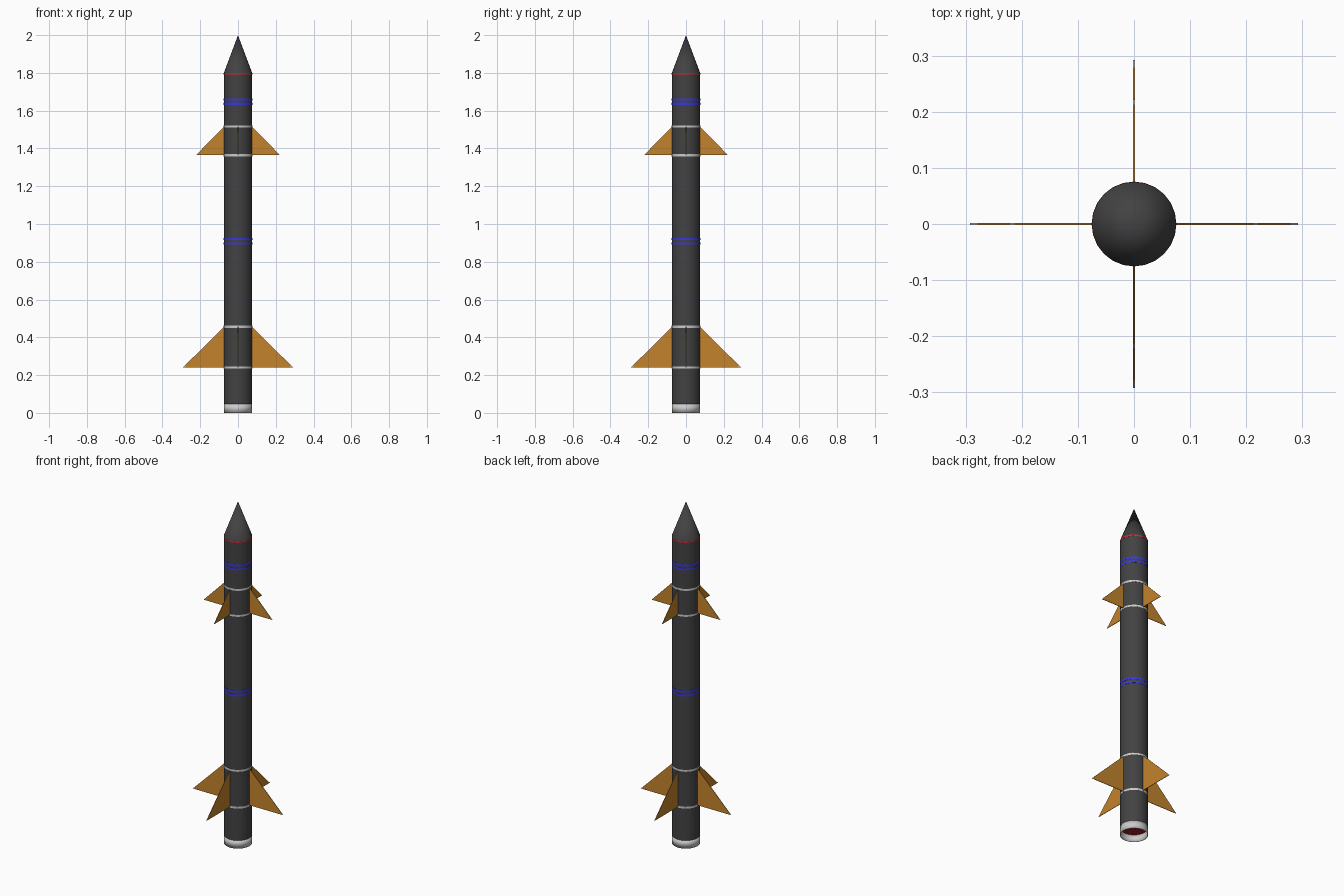
import bpy, bmesh, math
from mathutils import Matrix

if "Cube" in bpy.data.objects:
    bpy.data.objects.remove(bpy.data.objects["Cube"])

R, SIDES = 0.075, 24


def material(name, rgb):
    m = bpy.data.materials.new(name)
    m.diffuse_color = (*rgb, 1)
    m.use_nodes = True
    m.node_tree.nodes["Principled BSDF"].inputs["Base Color"].default_value = m.diffuse_color
    return m


DARK = material("dark_grey", (0.055, 0.055, 0.055))
ORANGE = material("orange", (0.55, 0.23, 0.025))
BLUE = material("blue", (0.04, 0.04, 0.7))
RED = material("red", (0.7, 0.02, 0.03))
DEEP_RED = material("deep_red", (0.35, 0.01, 0.02))
WHITE = material("light_grey", (0.7, 0.7, 0.7))


def finish(name, bm, mat, smooth=False):
    bmesh.ops.recalc_face_normals(bm, faces=bm.faces)
    mesh = bpy.data.meshes.new(name)
    bm.to_mesh(mesh)
    bm.free()
    mesh.materials.append(mat)
    ob = bpy.data.objects.new(name, mesh)
    bpy.context.collection.objects.link(ob)
    if smooth:
        bpy.ops.object.select_all(action='DESELECT')
        ob.select_set(True)
        bpy.context.view_layer.objects.active = ob
        bpy.ops.object.shade_smooth_by_angle(angle=math.radians(30))
    return ob


def tube(name, z0, z1, r0, r1, mat, caps=True):
    bm = bmesh.new()
    bmesh.ops.create_cone(bm, cap_ends=caps, segments=SIDES, radius1=r0, radius2=r1,
                          depth=z1 - z0, matrix=Matrix.Translation((0, 0, (z0 + z1) / 2)))
    if r1 == 0:
        bmesh.ops.remove_doubles(bm, verts=bm.verts, dist=1e-5)
    return finish(name, bm, mat, True)


def plates(name, profile, mat, thick=0.003):
    """Four thin plates around the axis, each from an (r, z) outline."""
    bm = bmesh.new()
    for i in range(4):
        rot = Matrix.Rotation(i * math.pi / 2, 4, 'Z')
        sides = [[bm.verts.new(rot @ Matrix.Translation((r, y, z)).translation)
                  for r, z in profile] for y in (-thick / 2, thick / 2)]
        a, b = sides
        bm.faces.new(a)
        bm.faces.new(b[::-1])
        for j in range(len(a)):
            k = (j + 1) % len(a)
            bm.faces.new((a[j], b[j], b[k], a[k]))
    return finish(name, bm, mat)


# Body and nose
tube("body", 0.047, 1.8, R, R, DARK)
tube("nose_cone", 1.8, 2.0, R, 0, DARK)

# Open nozzle skirt with a recessed red plate
skirt = tube("nozzle_skirt", 0, 0.047, R, R, WHITE, caps=False)
shell = skirt.modifiers.new("wall", 'SOLIDIFY')
shell.thickness = 0.002
shell.offset = -1
tube("nozzle_plate", 0.043, 0.0465, R - 0.001, R - 0.001, DEEP_RED)

# Painted bands
bands = [("nose_band", RED, 0.008, (1.796,)),
         ("blue_band", BLUE, 0.012, (0.897, 0.92, 1.636, 1.659)),
         ("fin_band", WHITE, 0.011, (0.24, 0.456, 1.364, 1.516))]
for name, mat, h, heights in bands:
    for i, z in enumerate(heights):
        tube(f"{name}_{i + 1}", z - h / 2, z + h / 2, R + 0.0006, R + 0.0006, mat)

# Two sets of four fins with pale tips
for name, low, high, reach in (("upper", 1.365, 1.515, 0.222), ("lower", 0.24, 0.455, 0.292)):
    t = 0.94
    split = R + (reach - R) * t
    zs = high + (low - high) * t
    plates(f"{name}_fins", [(R - 0.005, low), (split, low), (split, zs), (R, high), (R - 0.005, high)], ORANGE)
    plates(f"{name}_fin_tips", [(split, low), (reach, low), (split, zs)], WHITE)
